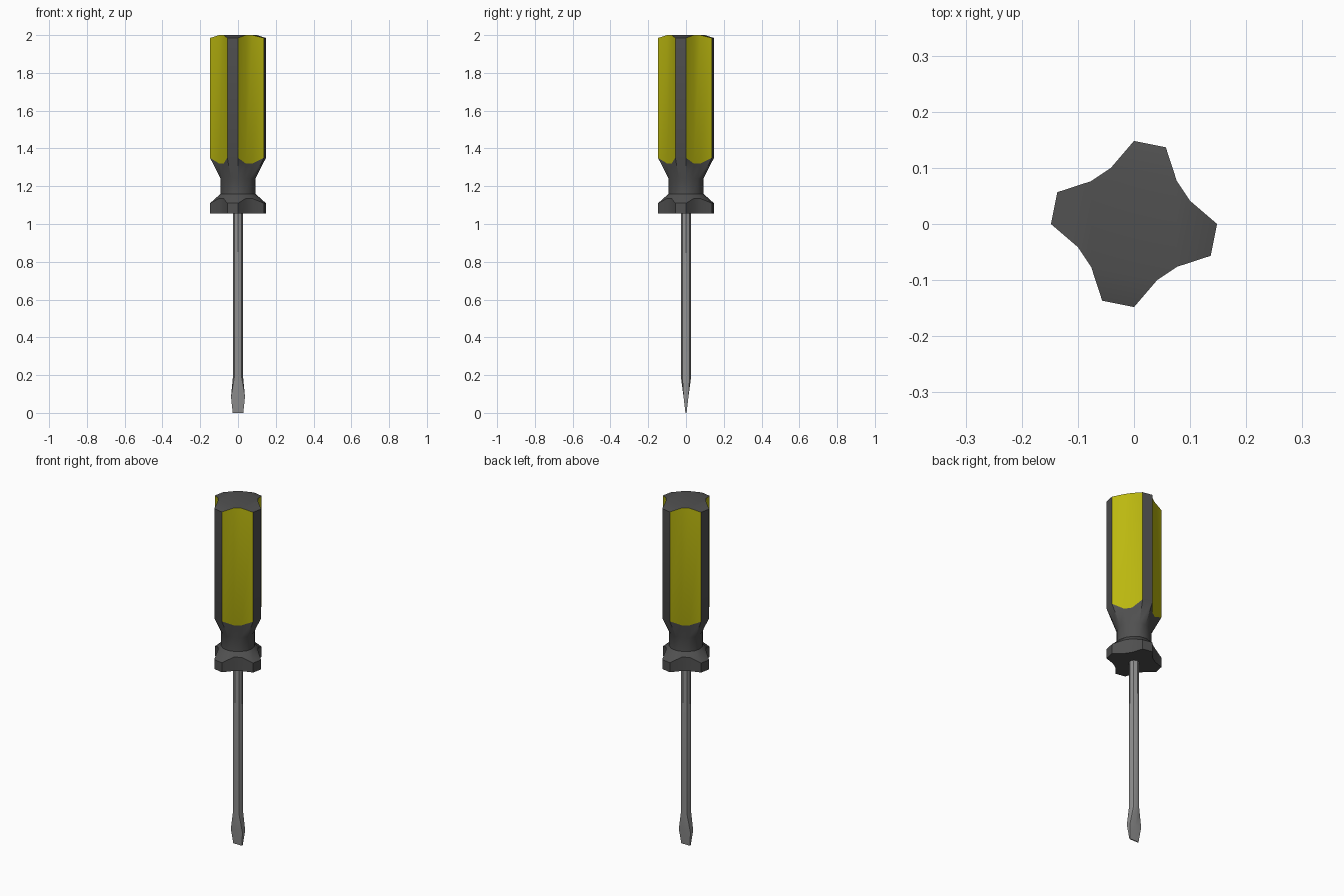
import bpy, bmesh
from math import cos, sin, pi

if "Cube" in bpy.data.objects:
    bpy.data.objects.remove(bpy.data.objects["Cube"])


def material(name, color):
    m = bpy.data.materials.new(name)
    m.diffuse_color = (*color, 1)
    m.use_nodes = True
    m.node_tree.nodes["Principled BSDF"].inputs["Base Color"].default_value = m.diffuse_color
    return m


def loft(bm, rings):
    """Skin a stack of vertex rings; returns vertex rings and face bands."""
    vs = [[bm.verts.new(p) for p in ring] for ring in rings]
    n = len(vs[0])
    bands = [[bm.faces.new((a[i], a[(i + 1) % n], b[(i + 1) % n], b[i]))
              for i in range(n)] for a, b in zip(vs, vs[1:])]
    bm.faces.new(vs[0][::-1])
    return vs, bands


def finish(bm, name, mats):
    bmesh.ops.recalc_face_normals(bm, faces=bm.faces[:])
    me = bpy.data.meshes.new(name)
    bm.to_mesh(me)
    bm.free()
    for m in mats:
        me.materials.append(m)
    ob = bpy.data.objects.new(name, me)
    bpy.context.collection.objects.link(ob)
    bpy.context.view_layer.objects.active = ob
    ob.select_set(True)
    bpy.ops.object.shade_smooth_by_angle(angle=pi / 6)
    ob.select_set(False)
    return ob


dark = material("dark_plastic", (0.08, 0.08, 0.08))
yellow = material("yellow_plastic", (0.5, 0.48, 0.005))
steel = material("steel", (0.28, 0.28, 0.28))

# Handle: 16-sided with four lobes; each row is lobe r, lobe z, groove r, groove z
profile = [
    (0.148, 1.055, 0.108, 1.055),
    (0.148, 1.11, 0.108, 1.135),
    (0.092, 1.16, 0.090, 1.16),
    (0.092, 1.24, 0.090, 1.24),
    (0.148, 1.35, 0.108, 1.32),
    (0.148, 1.985, 0.108, 2.0),
]
rings = []
for lr, lz, gr, gz in profile:
    ring = []
    for k in range(16):
        r, z = (lr, lz) if k % 4 in (0, 3) else (gr, gz)
        ring.append((r * cos(k * pi / 8), r * sin(k * pi / 8), z))
    rings.append(ring)
bm = bmesh.new()
vs, bands = loft(bm, rings)

# Top cap: flat octagon with four sloping lobes
top = vs[-1]
bm.faces.new([top[k] for k in range(16) if k % 4 in (1, 2)])
for k in range(2, 16, 4):
    bm.faces.new([top[(k + j) % 16] for j in range(4)])

# Yellow grooves
for k, f in enumerate(bands[-1]):
    if k % 4 != 3:
        f.material_index = 1
finish(bm, "handle", [dark, yellow])


# Shaft flowing into a flat flared blade
def octagon(r, z):
    return [(r * cos(k * pi / 4), r * sin(k * pi / 4), z) for k in range(8)]


def flat(w, t, z):
    return [(x * w, y * t, z) for x, y in
            ((1, 0), (1, 1), (0, 1), (-1, 1), (-1, 0), (-1, -1), (0, -1), (1, -1))]


bm = bmesh.new()
vs, bands = loft(bm, [
    flat(0.028, 0.003, 0.0),
    flat(0.037, 0.013, 0.085),
    octagon(0.027, 0.19),
    octagon(0.027, 1.07),
])
bm.faces.new(vs[-1])
finish(bm, "shaft_and_blade", [steel])
